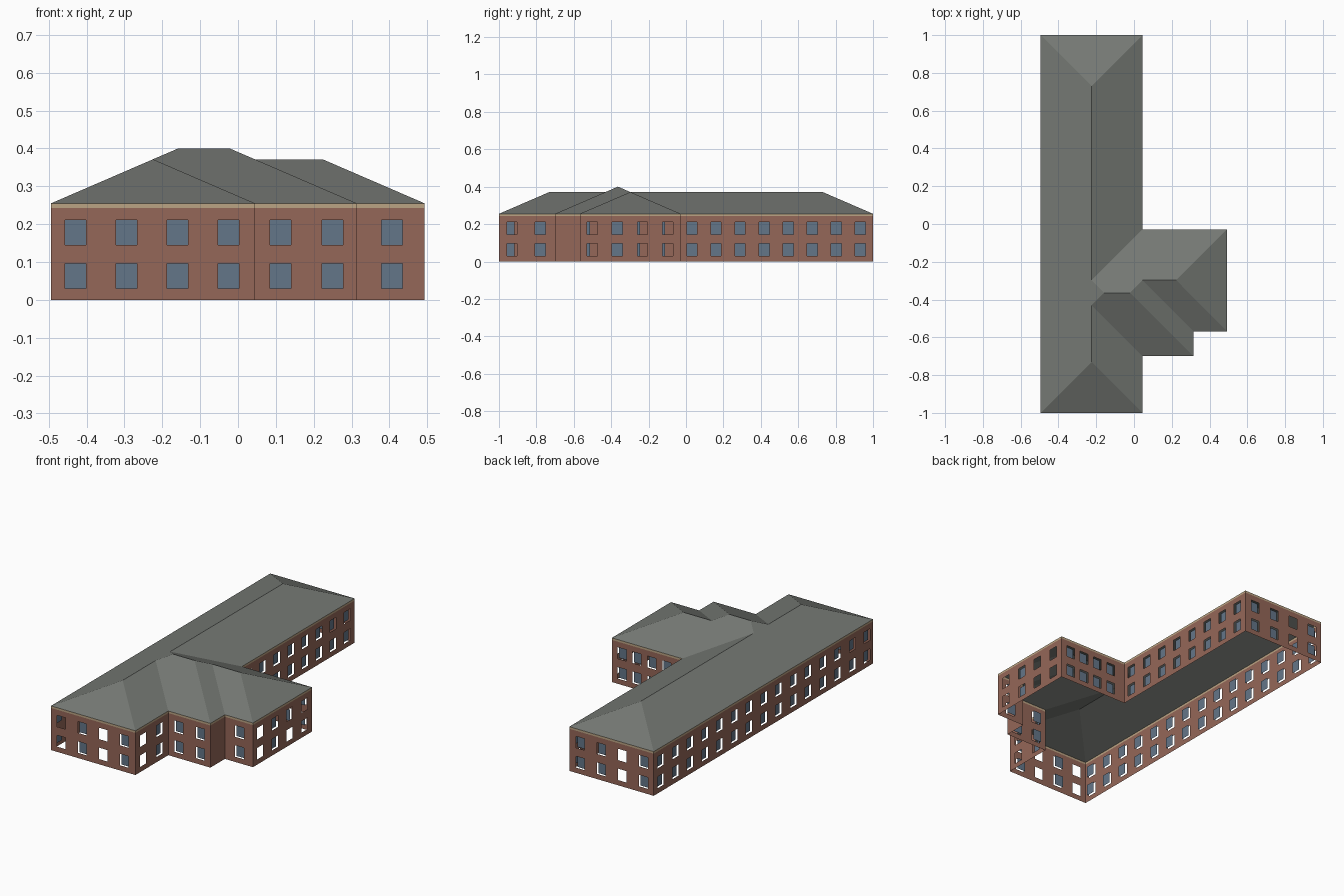
import bpy
from mathutils import Vector

cube = bpy.data.objects.get("Cube")
if cube:
    bpy.data.objects.remove(cube, do_unlink=True)


def material(name, rgb):
    m = bpy.data.materials.new(name)
    m.use_nodes = True
    m.diffuse_color = (*rgb, 1)
    m.node_tree.nodes["Principled BSDF"].inputs["Base Color"].default_value = (*rgb, 1)
    return m


brick = material("red_brick", (0.30, 0.135, 0.098))
slate = material("grey_slate", (0.178, 0.19, 0.174))
blue = material("blue_glass", (0.127, 0.181, 0.25))
beige = material("beige_trim", (0.50, 0.37, 0.23))


def make(name, verts, faces, mat):
    mesh = bpy.data.meshes.new(name)
    mesh.from_pydata(verts, [], faces)
    mesh.materials.append(mat)
    obj = bpy.data.objects.new(name, mesh)
    bpy.context.collection.objects.link(obj)
    return obj


def quads(name, rects, mat):
    verts = [p for r in rects for p in r]
    return make(name, verts, [range(i, i + 4) for i in range(0, len(verts), 4)], mat)


# Plan of the building
W, E1, E2, E3 = -0.494, 0.045, 0.314, 0.493
S, S1, S2, NW, N = -1.0, -0.70, -0.568, -0.028, 1.0
WALL_TOP, EAVE = 0.243, 0.255
ROWS = (0.03, 0.145)
WIN_W, WIN_H, RECESS = 0.055, 0.066, 0.0125


def spread(first, last, count):
    return [first + (last - first) * i / (count - 1) for i in range(count)]


# Each wall: name, start, end, window centres along it, columns without a pane
walls = [
    ("south_wall", (W, S), (E1, S), spread(0.065, 0.469, 4), (0, 2)),
    ("south_return", (E1, S), (E1, S1), (0.07, 0.22), (0,)),
    ("wing_front", (E1, S1), (E2, S1), (0.067, 0.205), ()),
    ("wing_return", (E2, S1), (E2, S2), (), ()),
    ("wing_end_front", (E2, S2), (E3, S2), (0.093,), ()),
    ("wing_end", (E3, S2), (E3, NW), spread(0.066, 0.47, 4), (0, 2, 3)),
    ("wing_back", (E3, NW), (E1, NW), spread(0.065, 0.35, 4), ()),
    ("east_wall", (E1, NW), (E1, N), spread(0.06, 0.96, 8), ()),
    ("north_wall", (E1, N), (W, N), spread(0.07, 0.474, 4), (2,)),
    ("west_wall", (W, N), (W, S), spread(0.064, 1.945, 15), ()),
]

panes, bands = [], []
for name, a, b, centres, unglazed in walls:
    a, b = Vector((*a, 0)), Vector((*b, 0))
    length = (b - a).length
    along = (b - a).normalized()
    inward = Vector((-along.y, along.x, 0))

    def rect(u0, u1, z0, z1, depth=0.0):
        base = a + inward * depth
        return [base + along * u + Vector((0, 0, z))
                for u, z in ((u0, z0), (u1, z0), (u1, z1), (u0, z1))]

    # Thin wall with window openings left out
    cells = []
    edge = 0
    for i, c in enumerate(centres):
        left, right = c - WIN_W / 2, c + WIN_W / 2
        cells.append(rect(edge, left, 0, WALL_TOP))
        bottom = 0
        for z in ROWS:
            cells.append(rect(left, right, bottom, z))
            bottom = z + WIN_H
            if i not in unglazed:
                panes.append(rect(left, right, z, bottom, RECESS))
        cells.append(rect(left, right, bottom, WALL_TOP))
        edge = right
    cells.append(rect(edge, length, 0, WALL_TOP))
    quads(name, cells, brick)
    bands.append(rect(0, length, WALL_TOP, EAVE))

quads("window_panes", panes, blue)
quads("eaves_trim", bands, beige)

# Hipped roof: every plane has the same pitch, so heights follow from the plan
PITCH = 0.432
half = (E1 - W) / 2          # main range and wing end
tall = (NW - S1) / 2         # taller middle wing
xm, ya, yb = W + half, NW - half, NW - tall
points = {
    "sw": (W, S, 0), "se": (E1, S, 0), "a": (E1, S1, 0), "b": (E2, S1, 0),
    "c": (E2, S2, 0), "d": (E3, S2, 0), "e": (E3, NW, 0), "f": (E1, NW, 0),
    "ne": (E1, N, 0), "nw": (W, N, 0),
    "ridge_n": (xm, N - half, half), "ridge_s": (xm, S + half, half),
    "join_n": (xm, ya, half), "join_s": (xm, S1 + half, half),
    "peak_w": (W + tall, yb, tall), "peak_e": (E2 - tall, yb, tall),
    "wing_w": (E2 - half, ya, half), "wing_e": (E3 - half, ya, half),
}
planes = [
    "sw ridge_s join_s peak_w join_n ridge_n nw",
    "nw ridge_n ne",
    "ne ridge_n join_n f",
    "f join_n peak_w peak_e wing_w wing_e e",
    "e wing_e d",
    "d wing_e wing_w c",
    "c wing_w peak_e b",
    "b peak_e peak_w join_s a",
    "a join_s ridge_s se",
    "se ridge_s sw",
]
keys = list(points)
make("hipped_roof",
     [(x, y, EAVE + PITCH * h) for x, y, h in points.values()],
     [[keys.index(k) for k in reversed(p.split())] for p in planes], slate)
